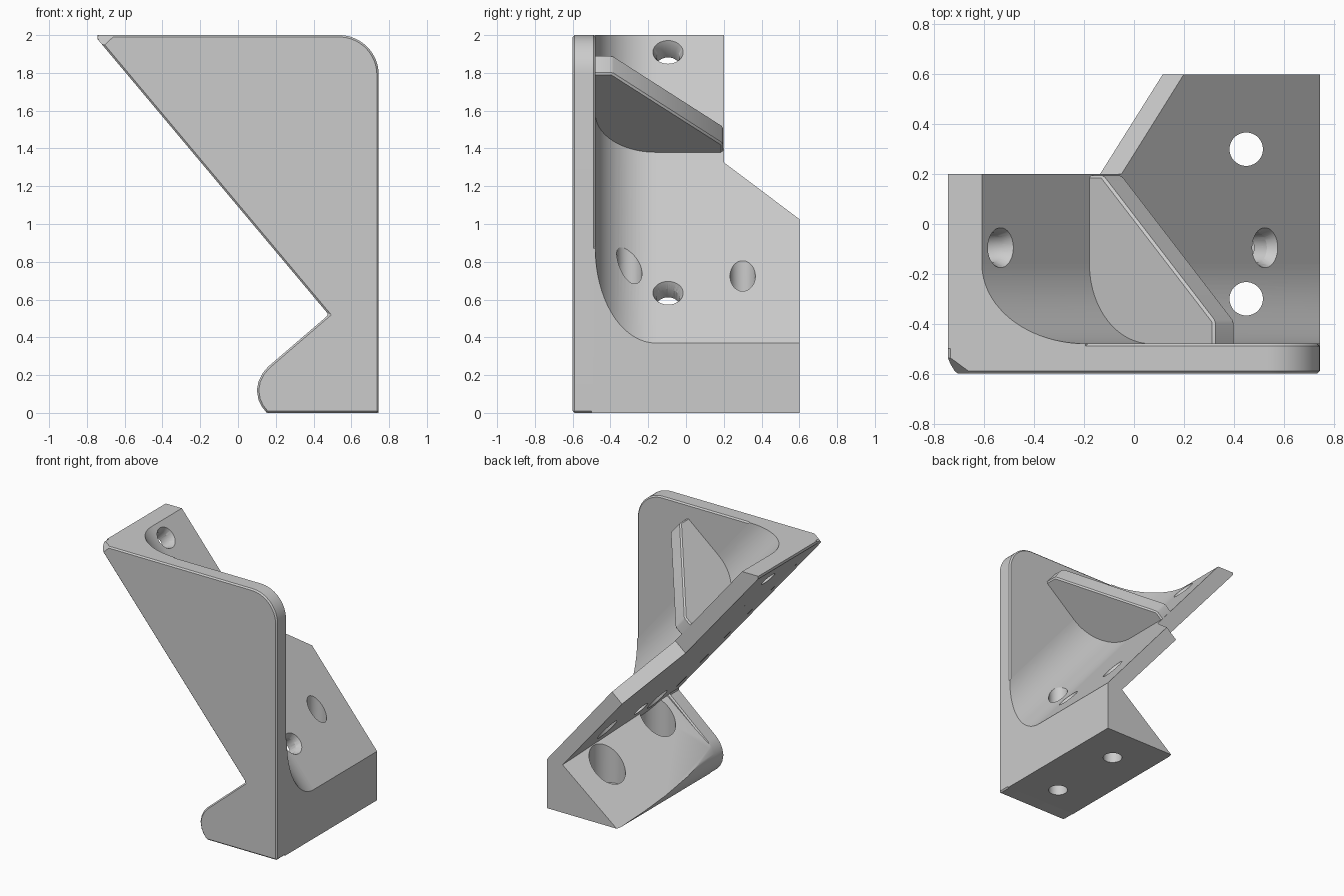
import bpy, bmesh
from math import sin, cos, pi
from mathutils import Vector

cube = bpy.data.objects.get("Cube")
if cube:
    bpy.data.objects.remove(cube)

grey = bpy.data.materials.new("light grey")
grey.use_nodes = True
grey.diffuse_color = (0.6, 0.6, 0.6, 1)
grey.node_tree.nodes["Principled BSDF"].inputs["Base Color"].default_value = (0.6, 0.6, 0.6, 1)

# Sloped wall frame: up runs along the slope, out is its upper normal
X, TOP, BACK, FRONT = 0.745, 2.0, 0.6, -0.6
base = Vector((X, 0, 0.37))
up = Vector((-1.355, 0, 1.63)).normalized()
out = Vector((up.z, 0, -up.x))
THICK = 0.105


def upright(p, q, t):
    """Section drawn in x and z, extruded along y."""
    return Vector((p, t, q))


def sloped(p, q, t):
    """Section drawn in y and wall height, extruded up the slope."""
    return base + up * t + out * q + Vector((0, p, 0))


def arc(cx, cz, r, a0, a1, n=16):
    return [(cx + r * cos(a0 + (a1 - a0) * i / n), cz + r * sin(a0 + (a1 - a0) * i / n))
            for i in range(n + 1)]


def prism(name, pts, place, a, b, clips=(), bevel=0):
    bm = bmesh.new()
    lo = [bm.verts.new(place(p, q, a)) for p, q in pts]
    hi = [bm.verts.new(place(p, q, b)) for p, q in pts]
    bm.faces.new(lo)
    bm.faces.new(hi[::-1])
    n = len(pts)
    for i in range(n):
        j = (i + 1) % n
        bm.faces.new((lo[i], hi[i], hi[j], lo[j]))
    bmesh.ops.recalc_face_normals(bm, faces=bm.faces)
    if bevel:
        sharp = [e for e in bm.edges if e.calc_face_angle(0) > 0.6]
        bmesh.ops.bevel(bm, geom=sharp, offset=bevel, segments=1, affect='EDGES')
    for p, normal in clips:
        cut = bmesh.ops.bisect_plane(bm, geom=bm.verts[:] + bm.edges[:] + bm.faces[:],
                                     plane_co=p, plane_no=normal, clear_outer=True)
        rim = [e for e in cut["geom_cut"] if isinstance(e, bmesh.types.BMEdge)]
        bmesh.ops.edgeloop_fill(bm, edges=rim)
    bmesh.ops.recalc_face_normals(bm, faces=bm.faces)
    mesh = bpy.data.meshes.new(name)
    bm.to_mesh(mesh)
    bm.free()
    obj = bpy.data.objects.new(name, mesh)
    bpy.context.collection.objects.link(obj)
    mesh.materials.append(grey)
    return obj


def plane(a, b, c, away):
    """Plane through three points, with its normal towards the discarded side."""
    a, b, c = Vector(a), Vector(b), Vector(c)
    normal = (b - a).cross(c - a).normalized()
    return a, (normal if normal.dot(Vector(away) - a) > 0 else -normal)


def cutter(centre, axis, r0, r1, depth):
    bm = bmesh.new()
    bmesh.ops.create_cone(bm, cap_ends=True, segments=48, radius1=r0, radius2=r1, depth=depth)
    bm.transform(Vector(axis).to_track_quat('Z', 'Y').to_matrix().to_4x4())
    bmesh.ops.translate(bm, verts=bm.verts, vec=centre)
    mesh = bpy.data.meshes.new("hole_cutter")
    bm.to_mesh(mesh)
    bm.free()
    mesh.materials.append(grey)
    obj = bpy.data.objects.new("hole_cutter", mesh)
    bpy.context.collection.objects.link(obj)
    obj.hide_render = True
    return obj


# Front plate with rounded top corner, foot and a clipped tip
foot_nose = [(0.16, 0.245), (0.13, 0.21), (0.108, 0.165), (0.1, 0.12),
             (0.108, 0.07), (0.125, 0.035), (0.152, 0)]
plate_outline = ([(-X, TOP)] + arc(X - 0.21, TOP - 0.21, 0.21, pi / 2, 0)
                 + [(X, 0)] + foot_nose[::-1] + [(0.48, 0.52), (-X, 1.98)])
tip = plane((-X, -0.53, TOP), (-0.65, FRONT, TOP), (-0.71, FRONT, 1.945), (-X, FRONT, TOP))
plate = prism("front_plate", plate_outline, upright, FRONT, -0.48, [tip], 0.01)

# Sloped wall: narrow full-length part and wide lower part with a slanted end
wall_section = [(-0.61, TOP), (X, 0.37), (X, 0.206), (-X, 1.98), (-X, TOP)]
upper_wall = prism("upper_sloped_wall", wall_section, upright, -0.5, 0.2)
corner = Vector((-0.05, 0.2, 1.327))
slant = plane(corner, (0.2, BACK, 1.026), corner + out, (-0.6, BACK, 2))
lower_wall = prism("lower_sloped_wall", wall_section, upright, -0.5, BACK, [slant])

# Foot block under the wall, with a tilted screw face
screw_face = plane((0.617, BACK, 0.365), (0.16, BACK, 0), (0.48, FRONT, 0.52), (0, 0, 1))
foot_section = [(X, 0), (X, 0.29), (0.45, 0.64), (0.16, 0.4)] + foot_nose
foot = prism("foot_block", foot_section, upright, -0.5, BACK, [screw_face])

# Large concave fillet joining plate and wall
R = 0.32
fillet_section = [(-0.5, -0.03), (-0.5, R)] + arc(-0.48 + R, R, R, pi, 1.5 * pi, 24) + [(-0.48 + R, -0.03)]
ends = [(Vector((X, 0, 0)), Vector((1, 0, 0))), (Vector((0, 0, TOP)), Vector((0, 0, 1)))]
fillet = prism("corner_fillet", fillet_section, sloped, -0.7, 2.7, ends)

# Triangular gusset standing on the wall
rib_section = [(0.195, -0.03), (0.195, 0.065), (-0.39, 0.65), (-0.5, 0.65), (-0.5, -0.03)]
rib = prism("gusset_rib", rib_section, sloped, 1.313, 1.445, (), 0.01)

# Vertical screw holes with wide head pockets in the foot
walls = [upper_wall, lower_wall, fillet]
jobs = []
for y in (-0.3, 0.3):
    jobs.append((cutter((0.45, y, 0.6), (0, 0, 1), 0.067, 0.067, 2), walls + [foot]))
    jobs.append((cutter((0.45, y, 0.5), (0, 0, 1), 0.125, 0.125, 0.8), [foot]))

# Countersunk holes square to the wall
for x in (-0.535, 0.525):
    s = (x - X) / up.x
    mouth = sloped(-0.095, 0, s)
    jobs.append((cutter(mouth, out, 0.06, 0.06, 0.5), walls))
    jobs.append((cutter(mouth, out, 0.06, 0.1, 0.08), walls))

for tool, targets in jobs:
    for obj in targets:
        mod = obj.modifiers.new("hole", 'BOOLEAN')
        mod.operation = 'DIFFERENCE'
        mod.solver = 'EXACT'
        mod.object = tool

parts = [plate, upper_wall, lower_wall, foot, fillet, rib]
for obj in parts:
    bpy.ops.object.select_all(action='DESELECT')
    obj.select_set(True)
    bpy.context.view_layer.objects.active = obj
    for mod in list(obj.modifiers):
        bpy.ops.object.modifier_apply(modifier=mod.name)
    bpy.ops.object.shade_smooth_by_angle(angle=0.5)

for tool, _ in jobs:
    bpy.data.objects.remove(tool)
